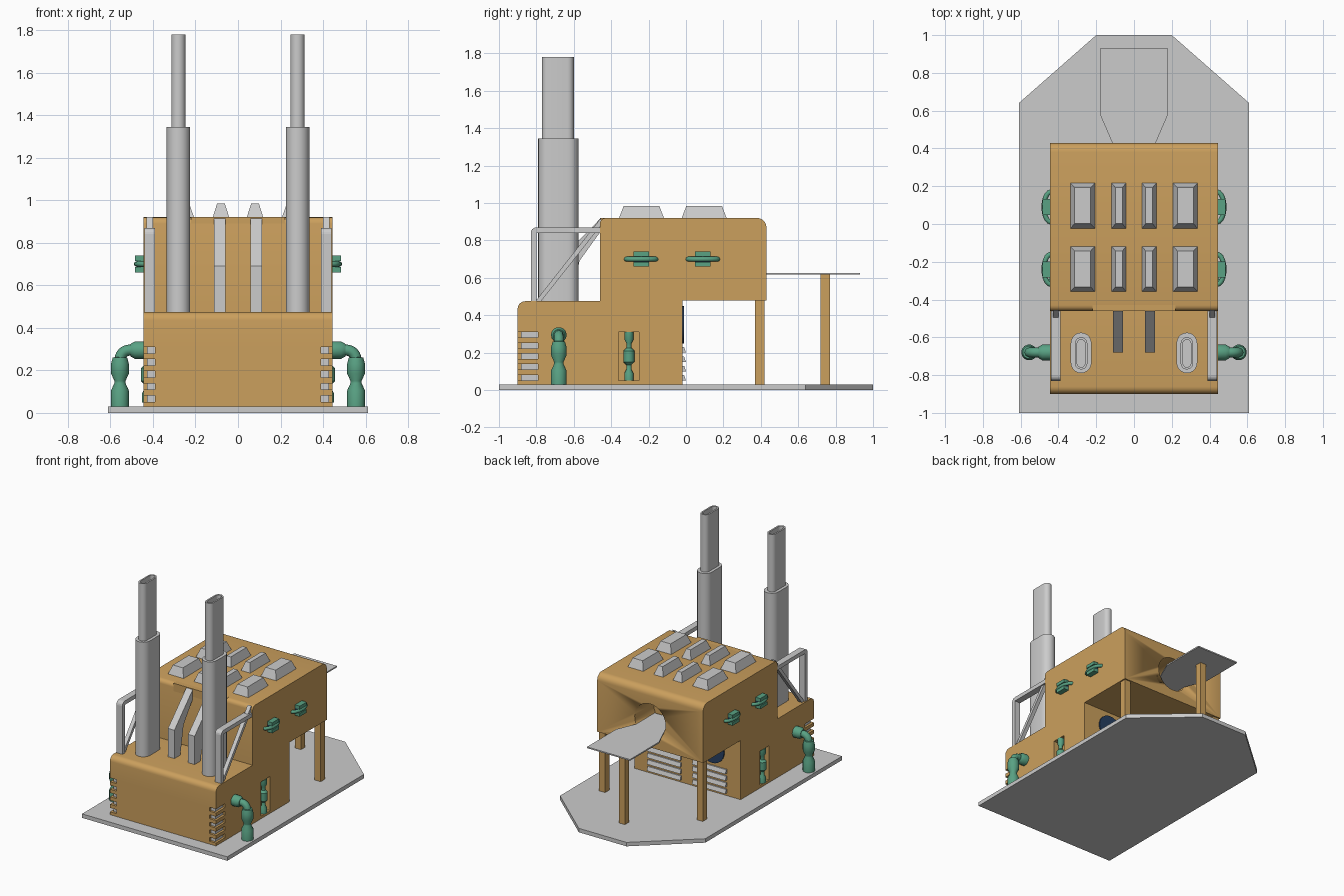
import bpy, bmesh, math
from mathutils import Vector

if "Cube" in bpy.data.objects:
    bpy.data.objects.remove(bpy.data.objects["Cube"])


def material(name, rgb):
    m = bpy.data.materials.new(name)
    m.diffuse_color = (*rgb, 1)
    m.use_nodes = True
    m.node_tree.nodes["Principled BSDF"].inputs["Base Color"].default_value = m.diffuse_color
    return m


TAN = material("tan", (0.60, 0.35, 0.11))
GREEN = material("green", (0.10, 0.36, 0.23))
BLUE = material("dark_blue", (0.02, 0.05, 0.12))


def finish(name, bm, mat=None, mirror=False, smooth=False):
    bmesh.ops.recalc_face_normals(bm, faces=bm.faces)
    me = bpy.data.meshes.new(name)
    bm.to_mesh(me)
    bm.free()
    ob = bpy.data.objects.new(name, me)
    bpy.context.collection.objects.link(ob)
    if mat:
        me.materials.append(mat)
    if smooth:
        bpy.ops.object.select_all(action='DESELECT')
        ob.select_set(True)
        bpy.context.view_layer.objects.active = ob
        bpy.ops.object.shade_smooth_by_angle(angle=math.radians(35))
    if mirror:
        ob.modifiers.new("mirror", 'MIRROR').use_mirror_merge = False
    return ob


def axis_point(axis, u, v, t):
    return {'x': (t, u, v), 'y': (u, t, v), 'z': (u, v, t)}[axis]


def add_loft(bm, rings):
    loops = [[bm.verts.new(p) for p in r] for r in rings]
    for a, b in zip(loops, loops[1:]):
        for i in range(len(a)):
            j = (i + 1) % len(a)
            bm.faces.new((a[i], a[j], b[j], b[i]))
    bm.faces.new(loops[0])
    bm.faces.new(loops[-1])


def prism(name, pts, axis, t0, t1, mat=None, **kw):
    bm = bmesh.new()
    add_loft(bm, [[axis_point(axis, u, v, t) for u, v in pts] for t in (t0, t1)])
    return finish(name, bm, mat, **kw)


def add_box(bm, x0, x1, y0, y1, z0, z1):
    add_loft(bm, [[(x0, y0, z), (x1, y0, z), (x1, y1, z), (x0, y1, z)] for z in (z0, z1)])


def box(name, *dims, mat=None, **kw):
    bm = bmesh.new()
    add_box(bm, *dims)
    return finish(name, bm, mat, **kw)


def lathe(name, profile, axis, cu, cv, mat=None, sides=14, **kw):
    bm = bmesh.new()
    ang = [2 * math.pi * i / sides for i in range(sides)]
    add_loft(bm, [[axis_point(axis, cu + r * math.cos(a), cv + r * math.sin(a), t)
                   for a in ang] for r, t in profile])
    return finish(name, bm, mat, smooth=True, **kw)


def arc(cu, cv, r, a0, a1, n=6):
    return [(cu + r * math.cos(math.radians(a0 + (a1 - a0) * i / n)),
             cv + r * math.sin(math.radians(a0 + (a1 - a0) * i / n))) for i in range(n + 1)]


def tube(name, pts, r, mat):
    cu = bpy.data.curves.new(name, 'CURVE')
    cu.dimensions = '3D'
    cu.bevel_depth, cu.bevel_resolution, cu.use_fill_caps = r, 2, True
    sp = cu.splines.new('POLY')
    sp.points.add(len(pts) - 1)
    for p, c in zip(sp.points, pts):
        p.co = (*c, 1)
    cu.materials.append(mat)
    ob = bpy.data.objects.new(name, cu)
    bpy.context.collection.objects.link(ob)
    ob.modifiers.new("mirror", 'MIRROR').use_mirror_merge = False


# Ground plate
prism("base_plate", [(-.61, -1), (.61, -1), (.61, .64), (.2, 1), (-.2, 1), (-.61, .64)], 'z', 0, .03)

# Stepped main body with overhang at the back
side = [(-.90, .03), (-.02, .03), (-.02, .48), (.43, .48)] + arc(.38, .87, .05, 0, 90) \
    + arc(-.43, .89, .03, 90, 180, 4) + [(-.46, .475)] + arc(-.86, .435, .04, 90, 180)
body = prism("main_body", side, 'x', -.445, .445, TAN, smooth=True)
prism("front_brow", [(-.46, .86), (-.46, .92), (-.42, .92)], 'x', -.22, .22, TAN)

# Cutters: corner slots, side valve recesses, round exit hole
slots = [.052 + .057 * i for i in range(5)]
bm = bmesh.new()
for s in (-1, 1):
    for z in slots:
        add_box(bm, *sorted((s * .39, s * .5)), -.95, -.79, z, z + .03)
    add_box(bm, *sorted((s * .40, s * .5)), -.36, -.25, .05, .31)
cutters = [finish("slot_cutter", bm),
           lathe("hole_cutter", [(.13, .2), (.13, .5)], 'y', 0, .68, sides=28)]
for c in cutters:
    c.hide_render = True
    c.hide_viewport = False
    c.display_type = 'WIRE'
    m = body.modifiers.new("cut", 'BOOLEAN')
    m.operation, m.solver, m.object = 'DIFFERENCE', 'EXACT', c
box("slot_core", .388, .428, -.883, -.788, .045, .315, mirror=True)

# Legs under the overhang, exit platform and its post
box("rear_leg", .385, .435, .37, .42, .03, .49, mat=TAN, mirror=True)
prism("exit_platform", [(-.115, .21), (.115, .21), (.115, .43), (.18, .58), (.18, .93),
                        (-.18, .93), (-.18, .58), (-.115, .43)], 'z', .617, .627)
box("platform_post", -.025, .025, .72, .77, .03, .618, mat=TAN)

# Back wall louvres and round dark windows
for i in range(4):
    z = .05 + .05 * i
    prism(f"back_louvre_{i}", [(-.03, z), (.0, z), (-.01, z + .03), (-.03, z + .03)],
          'x', .05, .33, mirror=True)
lathe("back_window", [(.10, -.03), (.10, -.012)], 'y', .21, .35, BLUE, sides=24, mirror=True)


# Chimney stacks with rounded ends
def stack(name, hx, y0, y1, z0, z1, wall):
    outline = arc(.28, y1 - hx, hx, 0, 180, 10) + arc(.28, y0 + hx, hx, 180, 360, 10)
    ob = prism(name, outline, 'z', z0, z1, smooth=True, mirror=True)
    if wall:
        bm = bmesh.new()
        bm.from_mesh(ob.data)
        top = [f for f in bm.faces if f.normal.z > .9]
        bmesh.ops.inset_individual(bm, faces=top, thickness=wall)
        bmesh.ops.inset_individual(bm, faces=top, thickness=0, depth=-.1)
        bm.to_mesh(ob.data)
        bm.free()


stack("chimney_lower", .055, -.79, -.575, .47, 1.345, 0)
stack("chimney_upper", .033, -.77, -.60, 1.33, 1.78, .012)

# Bent ribs between the stacks
prism("front_rib", [(-.68, .47), (-.68, .69), (-.455, .92), (-.455, .85), (-.57, .69), (-.61, .47)],
      'x', .058, .112, mirror=True)

# Side frames with diagonal braces
prism("side_frame", [(-.83, .47)] + arc(-.80, .84, .03, 180, 90, 4)
      + [(-.455, .87), (-.455, .84), (-.80, .84), (-.80, .47)], 'x', .39, .44, mirror=True)
prism("frame_brace", [(-.805, .475), (-.455, .92), (-.455, .88), (-.775, .475)],
      'x', .40, .43, mirror=True)

# Tapered roof vents
for row, y in (("rear", .097), ("front", -.238)):
    for size, x, h, top in (("wide", .272, .067, .042), ("narrow", .08, .04, .018)):
        bm = bmesh.new()
        rings = [[(x + sx * a, y + sy * b, z) for sx, sy in ((-1, -1), (1, -1), (1, 1), (-1, 1))]
                 for a, b, z in ((h, .122, .915), (top, .095, .985))]
        add_loft(bm, rings)
        finish(f"roof_vent_{row}_{size}", bm, mirror=True)

# Side clamps with curved handles
for row, y in (("rear", .09), ("front", -.24)):
    box(f"clamp_upper_{row}", .44, .485, y - .042, y + .042, .715, .74, mat=GREEN, mirror=True)
    box(f"clamp_lower_{row}", .44, .485, y - .042, y + .042, .66, .685, mat=GREEN, mirror=True)
    box(f"clamp_core_{row}", .44, .470, y - .042, y + .042, .684, .716, mat=BLUE, mirror=True)
    handle = [(.44 + .037 * math.sin(math.pi * i / 10), y - .08 * math.cos(math.pi * i / 10), .70)
              for i in range(11)]
    tube(f"clamp_handle_{row}", handle, .013, GREEN)

# Outer pipes: bulged riser, elbow, wall flange
lathe("pipe_riser", [(.042, .03), (.042, .105), (.026, .14), (.026, .15), (.042, .185), (.042, .23),
                     (.034, .26), (.022, .262)], 'z', .555, -.68, GREEN, mirror=True)
tube("pipe_elbow", [(.555, -.68, .24)] + [(u, -.68, v) for u, v in arc(.51, .25, .045, 0, 90)]
     + [(.45, -.68, .295)], .026, GREEN)
lathe("pipe_flange", [(.042, .44), (.042, .485), (.03, .505)], 'x', -.68, .295, GREEN, mirror=True)

# Valves in the side recesses
lathe("recessed_valve", [(.024, .05), (.024, .09), (.014, .11), (.014, .135), (.029, .15), (.029, .21),
                         (.014, .225), (.014, .25), (.024, .27), (.024, .31)],
      'z', .428, -.305, GREEN, sides=12, mirror=True)
